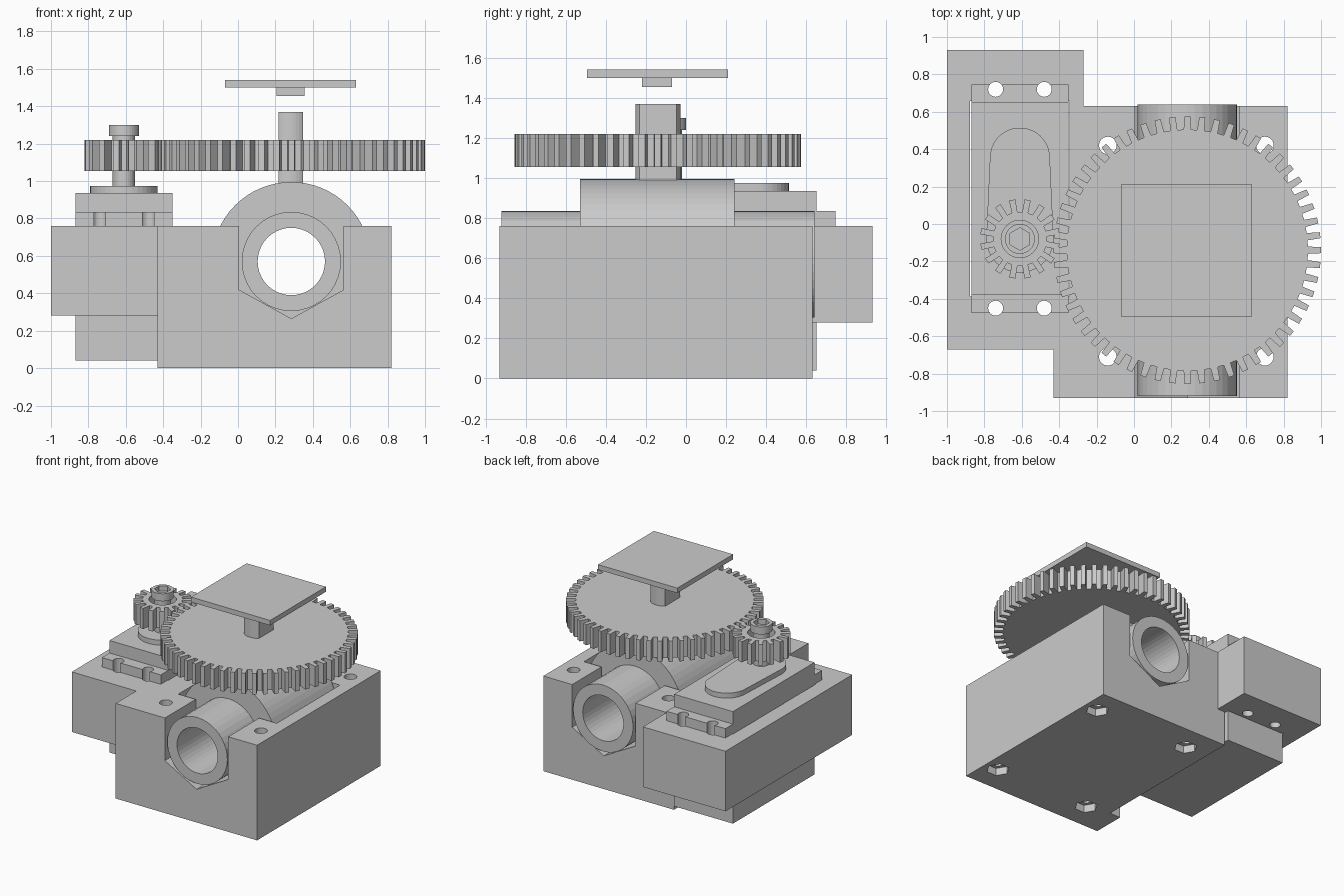
import bpy, bmesh
from math import pi, cos, sin

if "Cube" in bpy.data.objects:
    bpy.data.objects.remove(bpy.data.objects["Cube"])

SX, SY = -0.61, -0.08        # servo shaft position
VX, VY, VZ = 0.285, -0.14, 0.57  # valve stem position and pipe height


def prism(name, pts, lo, hi, axis='Z'):
    """Extrude a 2D outline: (x, y) along z, or (x, z) along y."""
    bm = bmesh.new()
    place = (lambda p: (p[0], p[1], lo)) if axis == 'Z' else (lambda p: (p[0], lo, p[1]))
    face = bm.faces.new([bm.verts.new(place(p)) for p in pts])
    ext = bmesh.ops.extrude_face_region(bm, geom=[face])
    d = hi - lo
    vec = (0, 0, d) if axis == 'Z' else (0, d, 0)
    bmesh.ops.translate(bm, vec=vec, verts=[g for g in ext['geom'] if isinstance(g, bmesh.types.BMVert)])
    bmesh.ops.recalc_face_normals(bm, faces=bm.faces)
    me = bpy.data.meshes.new(name)
    bm.to_mesh(me)
    bm.free()
    ob = bpy.data.objects.new(name, me)
    bpy.context.collection.objects.link(ob)
    return ob


def box(name, x0, x1, y0, y1, z0, z1):
    return prism(name, [(x0, y0), (x1, y0), (x1, y1), (x0, y1)], z0, z1)


def ring(cx, cy, r, n=40, start=0.0, sweep=2 * pi):
    steps = n if sweep >= 2 * pi else n - 1
    return [(cx + r * cos(start + sweep * i / steps), cy + r * sin(start + sweep * i / steps)) for i in range(n)]


def boolean(ob, tool, op='DIFFERENCE'):
    """Apply a boolean and remove the tool object."""
    m = ob.modifiers.new('bool', 'BOOLEAN')
    m.object, m.operation, m.solver = tool, op, 'EXACT'
    bpy.context.view_layer.update()
    me = bpy.data.meshes.new_from_object(ob.evaluated_get(bpy.context.evaluated_depsgraph_get()))
    ob.modifiers.clear()
    ob.data = me
    bpy.data.objects.remove(tool)


def gear(name, cx, cy, root, tip, teeth, phase, z0, z1):
    pts = []
    step = 2 * pi / teeth
    for i in range(teeth):
        a = phase + i * step
        for r, f in ((root, -0.27), (tip, -0.2), (tip, 0.2), (root, 0.27)):
            pts.append((cx + r * cos(a + f * step), cy + r * sin(a + f * step)))
    return prism(name, pts, z0, z1)


# Housing: main block plus side bracket for the servo
body = prism('housing', [(-1, -.67), (-.43, -.67), (-.43, -.93), (.82, -.93), (.82, .63),
                         (-.27, .63), (-.27, .93), (-1, .93)], .28, .76)
lower = prism('lower_block', [(-.43, -.93), (.82, -.93), (.82, .63), (-.335, .63),
                              (-.335, -.67), (-.43, -.67)], 0, .4)
boolean(body, lower, 'UNION')


# Hexagonal-bottomed trough for the pipe, and a larger one for the valve
def trough(half, bottom, y0, y1):
    side = bottom + half * .55
    return prism('cutter', [(VX - half, 1), (VX - half, side), (VX, bottom),
                            (VX + half, side), (VX + half, 1)], y0, y1, 'Y')


boolean(body, trough(.28, .265, -1.1, 1.1))
boolean(body, trough(.435, .08, VY - .40, VY + .40))

# Servo pocket
boolean(body, box('cutter', -.876, -.344, -.388, .658, -.1, 1))

# Corner bolt holes with hexagonal nut pockets underneath
for x in (-.14, .70):
    for y in (-.71, .42):
        boolean(body, prism('cutter', ring(x, y, .047, 24), -.1, 1))
        boolean(body, prism('cutter', ring(x, y, .085, 6), -.1, .06))

# Servo: case, mounting flange, raised gearbox cover
servo = box('servo_case', -.87, -.35, -.38, .65, .04, .935)
flange = box('servo_flange', -.87, -.35, -.475, .745, .76, .835)
for x in (-.74, -.48):
    for y in (-.45, .72):
        for part in (body, flange):
            boolean(part, prism('cutter', ring(x, y, .04, 24), -.1, 1))
boolean(servo, flange, 'UNION')
prism('servo_gear_cover', ring(SX, .355, .16, 20, 0, pi) + ring(SX, SY, .18, 20, pi, pi), .93, .975)

# Drive pinion with counterbore, shaft and socket screw
pinion = gear('drive_pinion', SX, SY, .145, .213, 16, pi / 16, 1.055, 1.22)
boolean(pinion, prism('cutter', ring(SX, SY, .1, 32), 1.14, 1.4))
prism('servo_shaft', ring(SX, SY, .06, 32), .97, 1.245)
screw = prism('screw_head', ring(SX, SY, .08, 32), 1.24, 1.30)
boolean(screw, prism('cutter', ring(SX, SY, .06, 6, pi / 6), 1.26, 1.4))

# Valve: large barrel joined to the pipe, bored through
valve = prism('valve_body', ring(VX, VZ, .425, 64), VY - .388, VY + .382, 'Y')
boolean(valve, prism('pipe', ring(VX, VZ, .265), -.92, .64, 'Y'), 'UNION')
boolean(valve, prism('cutter', ring(VX, VZ, .18), -1.2, 1.2, 'Y'))

# Valve stem with two flats, and the large gear on it
stem = prism('valve_stem', ring(VX - .003, VY, .113, 48), .9, 1.37)
boolean(stem, box('cutter', VX - .068, VX + .062, -1, 1, .8, 1.5), 'INTERSECT')
gear('driven_gear', VX, VY, .645, .715, 56, 0, 1.055, 1.22)

# Floating position plate with a square peg
box('top_plate', -.07, .63, -.495, .21, 1.5, 1.54)
box('plate_peg', .205, .355, -.22, -.07, 1.455, 1.5)
